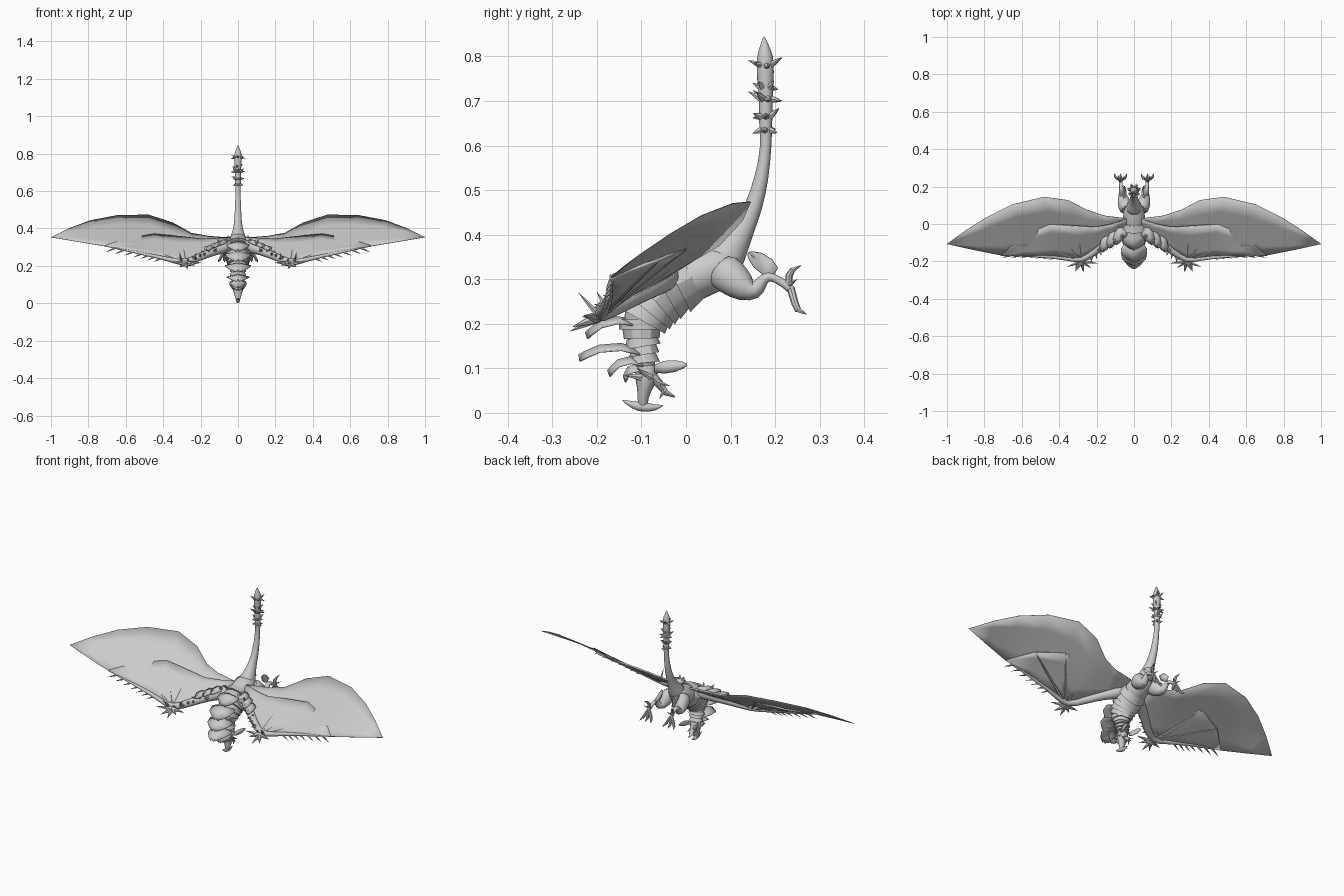
import bpy, bmesh, math, random
from mathutils import Vector

random.seed(4)
cube = bpy.data.objects.get("Cube")
if cube:
    bpy.data.objects.remove(cube, do_unlink=True)

X, Y, Z = Vector((1, 0, 0)), Vector((0, 1, 0)), Vector((0, 0, 1))

grey = bpy.data.materials.new("stone grey")
grey.use_nodes = True
grey.diffuse_color = (0.6, 0.6, 0.6, 1)
grey.node_tree.nodes["Principled BSDF"].inputs["Base Color"].default_value = grey.diffuse_color


def finish(name, bm, mirror=False, subdivide=0, thickness=0, angle=40):
    """Turn a bmesh into a named, shaded object with its modifiers."""
    bmesh.ops.recalc_face_normals(bm, faces=bm.faces)
    mesh = bpy.data.meshes.new(name)
    bm.to_mesh(mesh)
    bm.free()
    mesh.materials.append(grey)
    obj = bpy.data.objects.new(name, mesh)
    bpy.context.collection.objects.link(obj)
    bpy.ops.object.select_all(action='DESELECT')
    obj.select_set(True)
    bpy.context.view_layer.objects.active = obj
    bpy.ops.object.shade_smooth_by_angle(angle=math.radians(angle))
    if subdivide:
        obj.modifiers.new("Subdivision", 'SUBSURF').levels = subdivide
        obj.modifiers["Subdivision"].render_levels = subdivide
    if thickness:
        solid = obj.modifiers.new("Solidify", 'SOLIDIFY')
        solid.thickness, solid.offset = thickness, 0
    if mirror:
        obj.modifiers.new("Mirror", 'MIRROR')
    return obj


def add_tube(bm, path, ref=X, sides=10):
    """Loft ellipses along a path of (x, y, z, radius, other radius)."""
    centres = [Vector(p[:3]) for p in path]
    rings = []
    for i, p in enumerate(path):
        ahead, behind = centres[min(i + 1, len(path) - 1)], centres[max(i - 1, 0)]
        tangent = (ahead - behind).normalized()
        a = (ref - tangent * ref.dot(tangent)).normalized()
        b = tangent.cross(a)
        turns = [math.tau * k / sides for k in range(sides)]
        rings.append([bm.verts.new(centres[i] + a * p[3] * math.cos(t) + b * p[-1] * math.sin(t))
                      for t in turns])
    for low, high in zip(rings, rings[1:]):
        for k in range(sides):
            n = (k + 1) % sides
            bm.faces.new((low[k], low[n], high[n], high[k]))
    bm.faces.new(rings[0][::-1])
    bm.faces.new(rings[-1])


def tube(name, path, ref=X, sides=10, **options):
    bm = bmesh.new()
    add_tube(bm, path, ref, sides)
    return finish(name, bm, **options)


def spikes(name, items, mirror=False):
    """A cluster of pointed cones given as (base, tip, radius)."""
    bm = bmesh.new()
    for base, tip, r in items:
        axis = Vector(tip) - Vector(base)
        ref = X if abs(axis.normalized().x) < 0.8 else Z
        add_tube(bm, [(*base, r), (*(Vector(base) + axis * 0.5), r * 0.6), (*tip, r * 0.03)], ref, 6)
    return finish(name, bm, mirror=mirror)


def sheet(name, low, high, steps=4, lift=0, **options):
    """Skin stretched between two edges with the same number of points."""
    bm = bmesh.new()
    offset = (Z - Y).normalized() * lift
    rows = [[bm.verts.new(Vector(a).lerp(Vector(b), s / steps) + offset) for a, b in zip(low, high)]
            for s in range(steps + 1)]
    for r, q in zip(rows, rows[1:]):
        for k in range(len(r) - 1):
            bm.faces.new((r[k], r[k + 1], q[k + 1], q[k]))
    bmesh.ops.remove_doubles(bm, verts=bm.verts, dist=0.0005)
    return finish(name, bm, **options)


def leaf(name, base, tip, width, arch, across=X, mirror=False):
    """An arched, pointed plate from base to tip."""
    base, tip = Vector(base), Vector(tip)
    out = (tip - base).cross(across).normalized()
    out = -out if out.z < 0 else out
    edges = [[], [], []]
    for s, w in ((0, 0.6), (0.3, 1), (0.65, 0.9), (0.88, 0.5), (1, 0.12)):
        mid = base.lerp(tip, s) + out * arch * math.sin(math.pi * s)
        for edge, side in zip(edges, (-1, 0, 1)):
            edge.append(mid + across * width * w * side - out * arch * 0.8 * abs(side))
    bm = bmesh.new()
    rows = [[bm.verts.new(p) for p in edge] for edge in edges]
    for r, q in zip(rows, rows[1:]):
        for k in range(len(r) - 1):
            bm.faces.new((r[k], r[k + 1], q[k + 1], q[k]))
    return finish(name, bm, mirror=mirror, thickness=0.004)


def along(path, s):
    """Point and radius at fraction s of a path."""
    f = s * (len(path) - 1)
    i = min(int(f), len(path) - 2)
    return [a + (b - a) * (f - i) for a, b in zip(path[i], path[i + 1])]


# Trunk and neck, hanging head down from the hips
trunk = [(0, .12, .35, .04, .04), (0, .07, .325, .06, .055), (0, 0, .3, .064, .056),
         (0, -.06, .265, .062, .06), (0, -.1, .215, .052, .054), (0, -.1, .17, .036, .034),
         (0, -.093, .13, .028, .024), (0, -.09, .09, .028, .024)]
tube("trunk", trunk, sides=12, subdivide=1)

# Overlapping armour bands, each flaring toward the head
for n in range(10):
    start, end = along(trunk, 0.26 + n * 0.065), along(trunk, 0.335 + n * 0.065)
    grow = 1.2 if n < 7 else 1.4
    band = [(*start[:3], start[3] * 1.0, start[4] * 1.0), (*end[:3], end[3] * grow, end[4] * grow)]
    tube("armour_band", band, sides=12, angle=30)

# Tail with a thorny club
tail = [(0, .07, .325, .058, .058), (0, .1, .365, .038, .042), (0, .127, .41, .024, .027),
        (0, .152, .46, .02, .021), (0, .17, .525, .017, .017), (0, .181, .6, .013, .012),
        (0, .178, .66, .018, .017), (0, .18, .7, .015, .015), (0, .178, .74, .02, .02),
        (0, .178, .79, .022, .021), (0, .177, .81, .017, .017), (0, .175, .847, .001, .001)]
tube("tail", tail, subdivide=1)
thorns = []
for height, count, reach in ((.635, 5, .03), (.665, 6, .034), (.705, 7, .04), (.73, 5, .03), (.78, 7, .04)):
    for k in range(count):
        t = math.tau * (k + 0.3) / count + height * 9
        out = Vector((math.cos(t), math.sin(t), 0))
        centre = Vector((0, .179, height))
        lean = Z * random.uniform(-0.01, 0.022)
        thorns.append((centre + out * 0.01, centre + out * reach + lean, 0.009))
spikes("tail_thorns", thorns)

# Head, hooked beak and jaw
tube("head", [(0, -.09, .115, .028, .022), (0, -.088, .085, .034, .03), (0, -.092, .06, .025, .02),
              (0, -.097, .035, .017, .012), (0, -.097, .005, .008, .012)], subdivide=1)
tube("beak_crest", [(0, -.145, .03, .001, .001), (0, -.12, .017, .008, .009), (0, -.095, .013, .013, .013),
                    (0, -.07, .011, .008, .008), (0, -.05, .017, .001, .001)], subdivide=1)
tube("lower_jaw", [(0, -.08, .085, .024, .014), (0, -.06, .065, .017, .01),
                   (0, -.045, .045, .01, .007), (0, -.025, .036, .002, .002)])
spikes("jaw_fangs", [((.015, -.065, .07), (.018, -.035, .06), .006), ((.01, -.05, .05), (.012, -.06, .03), .005),
                     ((.025, -.08, .08), (.045, -.11, .1), .008), ((.02, -.1, .08), (.03, -.14, .085), .009)], True)
leaf("cheek_fin", (.028, -.07, .1), (.045, .002, .108), .014, .003, Z, True)

# Large plates on the back of the neck and shoulders
for tip_y, tip_z, base_y, base_z, width in ((-.24, .13, -.105, .145, .062), (-.175, .095, -.1, .118, .045),
                                            (-.225, .18, -.12, .21, .07), (-.205, .235, -.1, .275, .07),
                                            (-.14, .29, -.04, .325, .062), (-.14, .082, -.095, .098, .035)):
    leaf("back_plate", (0, base_y, base_z), (0, tip_y, tip_z), width, .018)

# Wing skin, from the root outward to the tip
front_edge = [(.04, -.03, .31), (.12, -.08, .28), (.2, -.14, .25), (.28, -.2, .21), (.42, -.175, .245),
              (.56, -.168, .278), (.71, -.168, .305), (.85, -.14, .328), (1, -.107, .353)]
rear_edge = [(.04, .03, .35), (.16, .045, .36), (.25, .075, .376), (.35, .127, .432), (.48, .145, .474),
             (.65, .105, .47), (.79, .035, .443), (.9, -.035, .402), (1, -.107, .353)]
sheet("wing_skin", front_edge, rear_edge, mirror=True, thickness=.002)
arc = [(.04, .025, .35), (.12, .0, .345), (.2, -.015, .342), (.3, -.01, .354),
       (.45, .0, .368), (.6, -.06, .342), (.71, -.168, .305)]
sheet("inner_wing_skin", front_edge[:7], arc, lift=.002, mirror=True, thickness=.008)

# Wing arm along the front edge
arm = [(.03, -.03, .315, .035), (.08, -.06, .3, .036), (.13, -.085, .278, .024), (.2, -.14, .25, .022),
       (.28, -.2, .213, .018), (.36, -.182, .232, .012), (.5, -.17, .265, .009), (.7, -.168, .303, .003)]
tube("wing_arm", arm, Z, subdivide=1, mirror=True)

# Wing fingers fanning across the skin
for k in (3, 4, 5):
    root, end = Vector(arm[4][:3]), Vector(arc[k])
    tube("wing_finger", [(*root, .009), (*root.lerp(end, .5), .006), (*end, .002)], Z, 6, mirror=True)

# Wrist claws and thorns on the arm
hand = Vector(arm[4][:3])
claws = [(hand, hand + Vector(d), .013) for d in
         ((-.01, -.06, -.03), (.035, -.055, -.02), (-.05, -.035, -.01), (.08, -.03, .005), (-.085, -.01, .005))]
for n in range(16):
    x, y, z, r = along(arm, 0.1 + n * 0.034)
    tip = Vector((x + random.uniform(-.025, .025), y - random.uniform(.02, .05), z + random.uniform(0, .055)))
    claws.append(((x, y, z), tip, r * 0.5))
for n in range(7):
    x, y, z, r = along(arm, 0.76 + n * 0.035)
    claws.append(((x, y, z), (x + .05, y - .012, z - .022), .006))
spikes("wing_claws", claws, True)

# Shoulder scales
for n in range(3):
    x, y, z, r = along(arm, 0.1 + n * 0.1)
    leaf("shoulder_scale", (x, y + .03, z + .03), (x + .03, y - .06, z + .015), .03, .012, mirror=True)

# Hind legs: thigh, shin and foot
leg = [(.035, .07, .33, .04, .045), (.05, .1, .305, .04, .045), (.058, .135, .277, .032, .034),
       (.062, .158, .272, .022, .022), (.066, .17, .295, .015, .015), (.068, .185, .31, .012, .012),
       (.07, .208, .297, .009, .009), (.072, .23, .285, .011, .011), (.072, .24, .27, .01, .01)]
tube("hind_leg", leg, subdivide=1, mirror=True)
for side in (-1, 0, 1):
    knuckle = (.072 + side * .02, .245, .245)
    tube("toe", [(.072, .235, .28, .009), (*knuckle, .008), (.072 + side * .028, .252, .23, .007)],
         sides=8, mirror=True)
    spikes("toe_claw", [((.072 + side * .027, .25, .233), (.072 + side * .035, .272, .22), .007)], True)
tube("rear_toe", [(.072, .23, .285, .009), (.075, .232, .31, .008), (.078, .24, .322, .006)], sides=8, mirror=True)
spikes("rear_claws", [((.078, .238, .32), (.085, .26, .332), .006), ((.072, .228, .285), (.05, .25, .3), .006),
                      ((.072, .228, .285), (.1, .25, .3), .006)], True)
leaf("leg_fin", (.05, .2, .315), (.05, .14, .358), .02, .008, Vector((0, .5, .85)), True)
